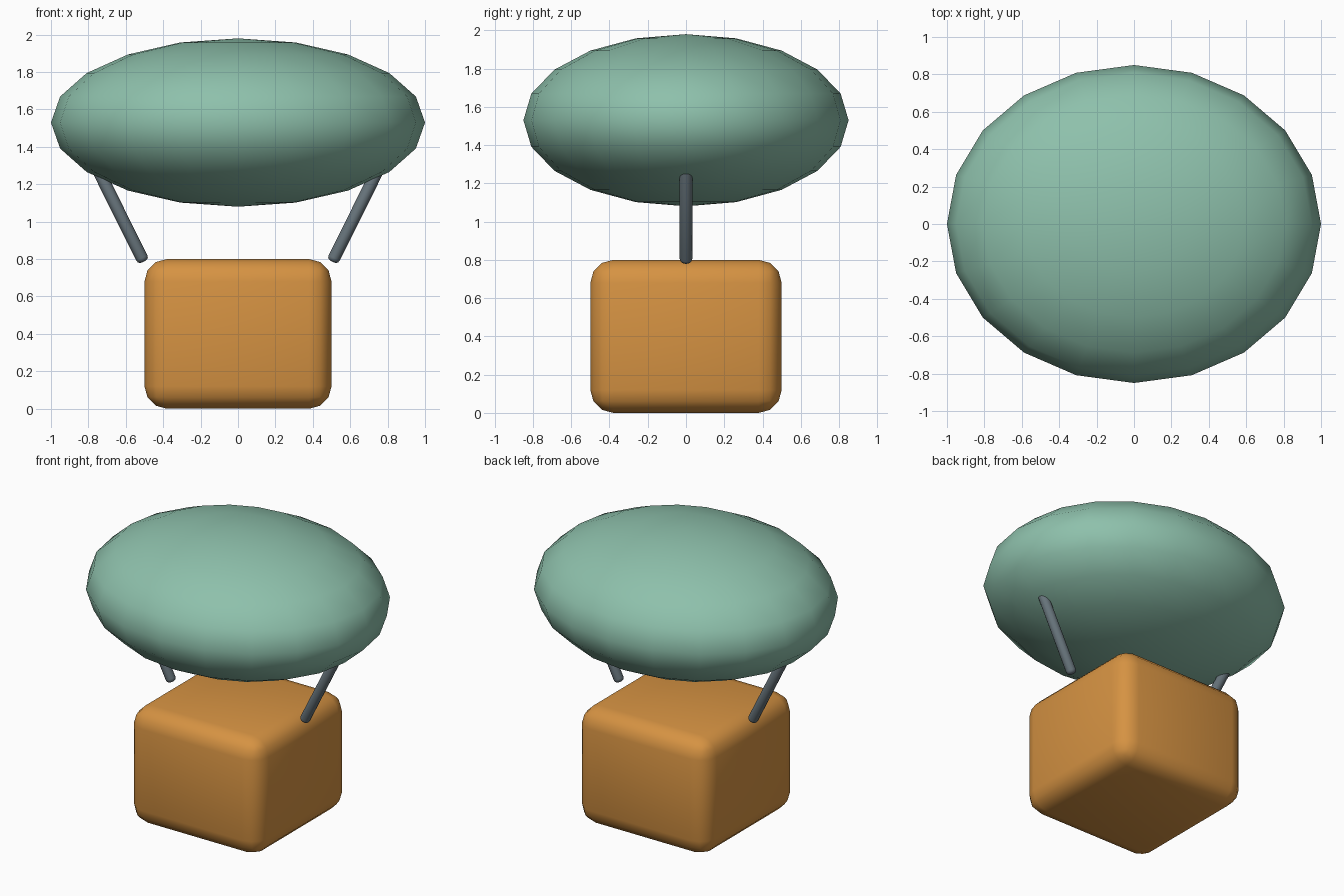
import bpy
import math
from mathutils import Vector

cube = bpy.data.objects.get("Cube")
if cube:
    bpy.data.objects.remove(cube, do_unlink=True)


def material(name, rgb):
    mat = bpy.data.materials.new(name)
    mat.use_nodes = True
    mat.diffuse_color = (*rgb, 1)
    mat.node_tree.nodes["Principled BSDF"].inputs["Base Color"].default_value = (*rgb, 1)
    return mat


def finish(name, mat, bevel=0, segments=3):
    """Name, colour, round and smooth the active object."""
    obj = bpy.context.object
    obj.name = name
    obj.data.materials.append(mat)
    bpy.ops.object.transform_apply(location=False, rotation=False, scale=True)
    if bevel:
        mod = obj.modifiers.new("Rounded edges", 'BEVEL')
        mod.width = bevel
        mod.segments = segments
        mod.limit_method = 'ANGLE'
        mod.angle_limit = math.radians(40)
    bpy.ops.object.shade_smooth()
    return obj


green = material("soft green", (0.27, 0.53, 0.41))
orange = material("warm orange", (0.67, 0.29, 0.055))
grey = material("slate grey", (0.14, 0.18, 0.205))

# Flattened balloon
bpy.ops.mesh.primitive_uv_sphere_add(segments=20, ring_count=10, radius=1, location=(0, 0, 1.53))
bpy.context.object.scale = (1, 0.85, 0.45)
finish("balloon", green)

# Rounded basket
bpy.ops.mesh.primitive_cube_add(size=1, location=(0, 0, 0.4))
bpy.context.object.scale = (1, 1, 0.8)
finish("basket", orange, bevel=0.12)

# Slanted struts, sunk into the balloon at the top
for side, label in ((1, "left"), (-1, "right")):
    low = Vector((side * 0.504, 0, 0.786))
    high = Vector((side * 0.8, 0, 1.38))
    bpy.ops.mesh.primitive_cylinder_add(vertices=12, radius=0.033,
                                        depth=(high - low).length,
                                        location=(low + high) / 2)
    bpy.context.object.rotation_euler = (high - low).to_track_quat('Z', 'Y').to_euler()
    finish(label + "_strut", grey, bevel=0.022)
